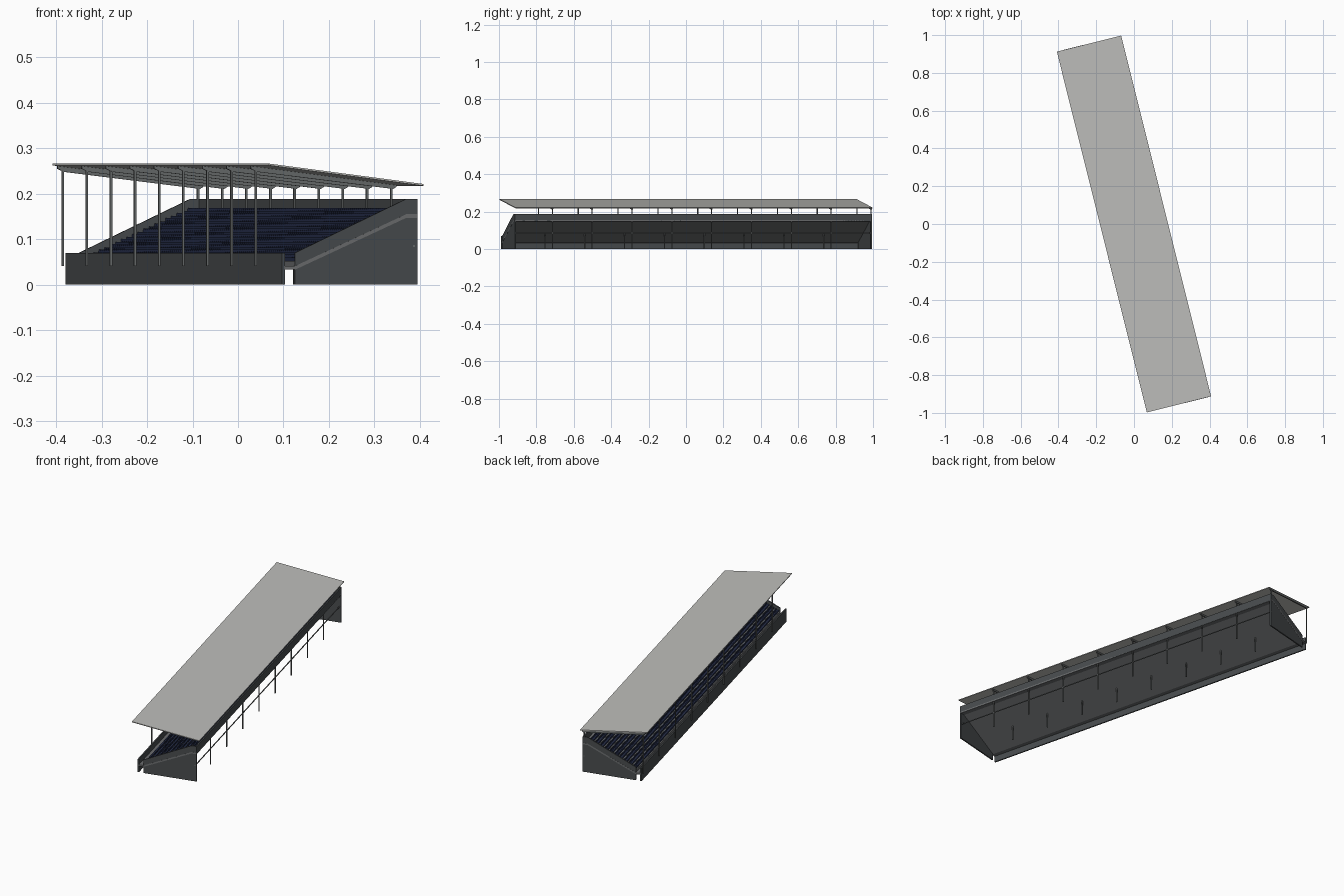
import bpy, bmesh, math

if "Cube" in bpy.data.objects:
    bpy.data.objects.remove(bpy.data.objects["Cube"])

TURN = math.radians(14)      # the stand sits at an angle on its plot
HALF = 0.984                 # half length
WALL = 0.007                 # wall thickness
BAY = 0.2195
POSTS = [0.981 - BAY * i for i in range(9)]
ROWS = 10


def material(name, r, g, b):
    m = bpy.data.materials.new(name)
    m.use_nodes = True
    m.diffuse_color = (r, g, b, 1)
    bsdf = m.node_tree.nodes["Principled BSDF"]
    bsdf.inputs["Base Color"].default_value = (r, g, b, 1)
    bsdf.inputs["Roughness"].default_value = 0.8
    return m


ROOF = material("pale roof grey", 0.52, 0.52, 0.50)
CONCRETE = material("dark concrete", 0.065, 0.072, 0.076)
DECK = material("deck grey", 0.15, 0.155, 0.16)
STEEL = material("steel grey", 0.14, 0.15, 0.15)
SEAT = material("navy seat", 0.018, 0.026, 0.065)


def extrude(bm, profile, y0, y1):
    """Sweep an (across, height) outline along the length of the stand."""
    a = [bm.verts.new((x, y0, z)) for x, z in profile]
    b = [bm.verts.new((x, y1, z)) for x, z in profile]
    bm.faces.new(a)
    bm.faces.new(b[::-1])
    for i in range(len(a)):
        j = (i + 1) % len(a)
        bm.faces.new((a[j], a[i], b[i], b[j]))


def part(name, mat, sweeps):
    """Make one object from a list of (profile, start, end) sweeps."""
    bm = bmesh.new()
    for profile, y0, y1 in sweeps:
        extrude(bm, profile, y0, y1)
    bmesh.ops.recalc_face_normals(bm, faces=bm.faces)
    mesh = bpy.data.meshes.new(name)
    bm.to_mesh(mesh)
    bm.free()
    mesh.materials.append(mat)
    obj = bpy.data.objects.new(name, mesh)
    obj.rotation_euler.z = TURN
    bpy.context.collection.objects.link(obj)
    return obj


def rect(x0, x1, z0, z1):
    return [(x0, z0), (x1, z0), (x1, z1), (x0, z1)]


def roof_z(x):
    """Height of the underside of the roof."""
    return 0.240 - 0.128 * x


def slope_z(x):
    """Height of the top of the sloping deck."""
    return 0.041 + 0.453 * (x + 0.116)


# Roof sheet, pitched down towards the back
edge = 0.1755
part("roof", ROOF, [([(-edge, roof_z(-edge)), (edge, roof_z(edge)),
                      (edge, roof_z(edge) + 0.004), (-edge, roof_z(-edge) + 0.004)],
                     -HALF, HALF)])

# Rafters over every pair of posts
rafter = [(-0.165, roof_z(-0.165) - 0.006), (-0.15, roof_z(-0.15) - 0.011),
          (0.158, roof_z(0.158) - 0.009), (0.165, roof_z(0.165) - 0.004),
          (0.165, roof_z(0.165)), (-0.165, roof_z(-0.165))]
part("rafters", STEEL, [(rafter, y - 0.003, y + 0.003) for y in POSTS])


# Rows of posts
def post_row(name, x, z0, z1, r):
    part(name, STEEL, [(rect(x - r, x + r, z0, z1), y - r, y + r) for y in POSTS])


post_row("front_posts", -0.153, 0.041, roof_z(-0.153), 0.0025)
post_row("back_posts", 0.154, 0.0, roof_z(0.154), 0.0025)
post_row("under_deck_posts", -0.01, 0.0, slope_z(-0.01) - 0.004, 0.0025)
part("back_rail", STEEL, [(rect(0.152, 0.156, 0.083, 0.087), -HALF, HALF)])

# Walls
part("front_wall", CONCRETE, [(rect(-0.146, -0.146 + WALL, 0, 0.07), -HALF, HALF)])
part("back_parapet", CONCRETE, [(rect(0.155, 0.162, 0.148, 0.188), -HALF, HALF)])
side = [(-0.116, 0), (0.162, 0), (0.162, 0.188), (0.135, 0.188), (-0.116, 0.07)]
part("side_walls", CONCRETE, [(side, -HALF, -HALF + WALL), (side, HALF - WALL, HALF)])

# Deck slab: front walkway, slope and back landing
top = [(-0.140, 0.041), (-0.116, 0.041), (0.136, 0.155), (0.162, 0.155)]
slab = top + [(x, z - 0.008) for x, z in reversed(top)]
part("deck_slab", DECK, [(slab, -HALF - 0.0005, HALF + 0.0005)])

# Stepped terraces on the slab
run = 0.252 / ROWS
rise = 0.114 / ROWS
steps = [(-0.116, 0.038)]
for i in range(ROWS):
    x = -0.116 + run * i
    z = 0.041 + rise * (i + 1)
    steps += [(x, z), (x + run, z)]
steps.append((0.136, 0.150))
inner = HALF - WALL
part("terraces", DECK, [(steps, -inner, inner)])

# Seats: one L-shaped seat per row, repeated along the stand
COUNT = 108
pitch = 2 * inner / COUNT
sweeps = []
for i in range(ROWS):
    x = -0.116 + run * i + 0.006
    z = 0.041 + rise * (i + 1)
    seat = [(x, z), (x + 0.014, z), (x + 0.016, z + 0.014),
            (x + 0.013, z + 0.014), (x + 0.012, z + 0.007), (x, z + 0.007)]
    sweeps.append((seat, -inner + pitch * 0.04, -inner + pitch * 0.96))
seats = part("seats", SEAT, sweeps)
rep = seats.modifiers.new("along_the_stand", 'ARRAY')
rep.count = COUNT
rep.use_relative_offset = False
rep.use_constant_offset = True
rep.constant_offset_displace = (0, pitch, 0)
